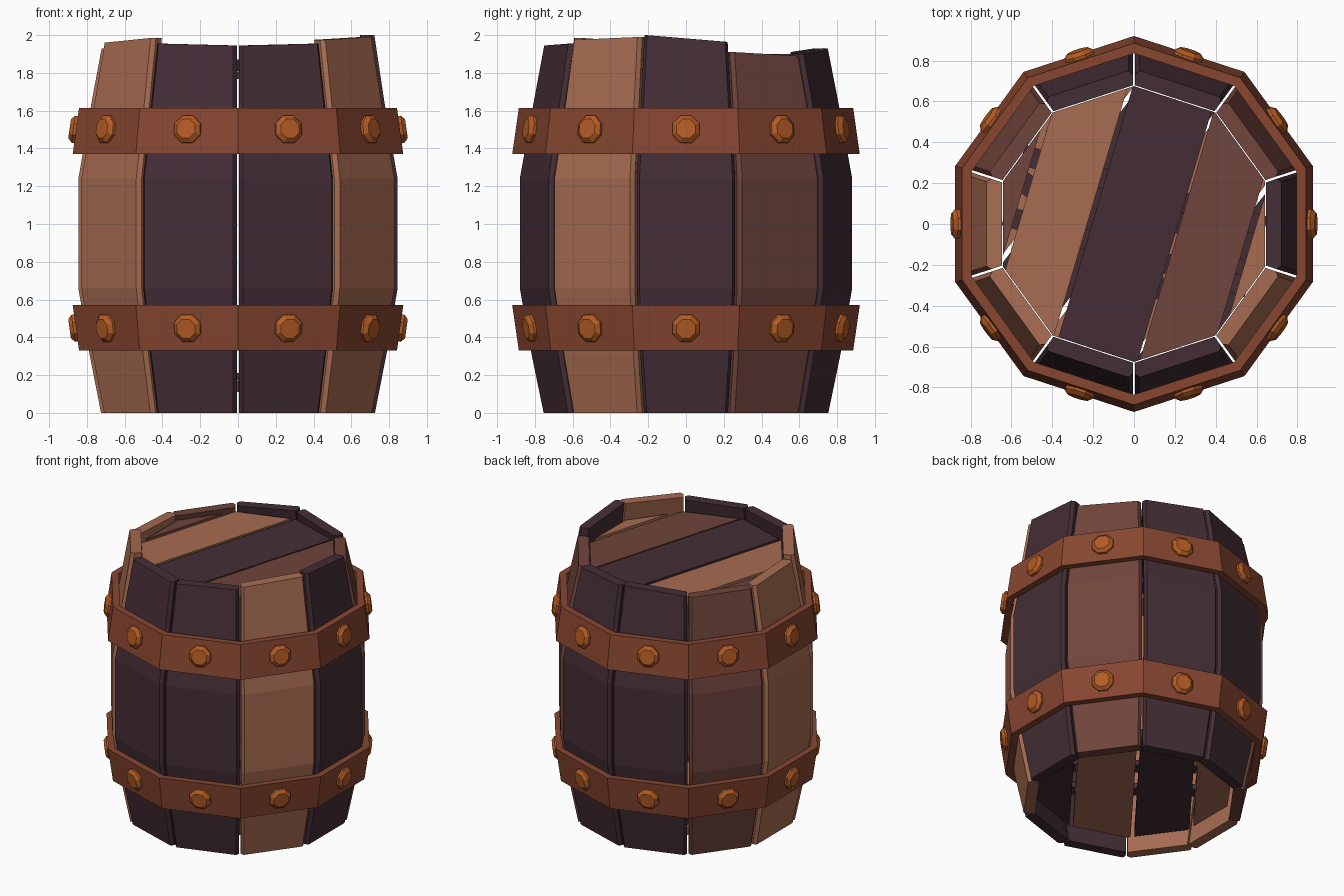
import bpy, bmesh, math
from mathutils import Vector, Matrix

if "Cube" in bpy.data.objects:
    bpy.data.objects.remove(bpy.data.objects["Cube"])

SIDES = 10
STEP = math.tau / SIDES
TAN = math.tan(STEP / 2)


def material(name, rgb):
    m = bpy.data.materials.new(name)
    m.diffuse_color = (*rgb, 1)
    m.use_nodes = True
    m.node_tree.nodes["Principled BSDF"].inputs["Base Color"].default_value = m.diffuse_color
    return m


DARK = material("dark_wood", (0.058, 0.027, 0.037))
TAN_WOOD = material("tan_wood", (0.392, 0.150, 0.084))
RED = material("red_brown_wood", (0.162, 0.058, 0.045))
HOOP = material("rusty_hoop", (0.242, 0.061, 0.030))
BOLT = material("orange_bolt", (0.456, 0.107, 0.018))


def finish(name, bm, mat):
    bmesh.ops.recalc_face_normals(bm, faces=bm.faces)
    mesh = bpy.data.meshes.new(name)
    bm.to_mesh(mesh)
    bm.free()
    mesh.materials.append(mat)
    ob = bpy.data.objects.new(name, mesh)
    bpy.context.collection.objects.link(ob)
    return ob


def loft(name, rings, mat, cyclic=False):
    """Skin a list of equal-length point rings; cap the ends unless cyclic."""
    bm = bmesh.new()
    vs = [[bm.verts.new(p) for p in ring] for ring in rings]
    n = len(vs[0])
    pairs = list(zip(vs, vs[1:])) + ([(vs[-1], vs[0])] if cyclic else [])
    for a, b in pairs:
        for i in range(n):
            j = (i + 1) % n
            bm.faces.new((a[i], a[j], b[j], b[i]))
    if not cyclic:
        bm.faces.new(vs[0])
        bm.faces.new(vs[-1])
    return finish(name, bm, mat)


# Staves: colour, top height at clockwise edge, top height at the other edge
STAVES = [(DARK, 2.0, 1.965), (RED, 1.91, 1.89), (DARK, 1.90, 1.92),
          (DARK, 1.93, 1.91), (RED, 1.90, 1.90), (TAN_WOOD, 1.91, 1.93),
          (TAN_WOOD, 1.96, 1.985), (DARK, 1.955, 1.945),
          (DARK, 1.945, 1.955), (TAN_WOOD, 1.975, 1.99)]
PROFILE = [(0.0, 0.725), (0.30, 0.784), (0.66, 0.845),
           (1.24, 0.845), (1.64, 0.776), (None, 0.722)]
THICK, CHAMFER, GAP = 0.075, 0.028, 0.006

for k, (mat, top_a, top_b) in enumerate(STAVES):
    rot = Matrix.Rotation(k * STEP, 4, 'Z')
    rings = []
    for z, a in PROFILE:
        inner, side = a - THICK, a - 0.025
        half = [(inner, inner * TAN - GAP), (side, side * TAN - GAP),
                (a, a * TAN - CHAMFER)]
        section = [(x, -t) for x, t in half] + [(x, t) for x, t in reversed(half)]
        ring = []
        for x, t in section:
            h = z if z is not None else top_a + (top_b - top_a) * (t / 0.42 + 0.5)
            ring.append(rot @ Vector((x, t, min(h, 2.0))))
        rings.append(ring)
    loft(f"stave_{k + 1}", rings, mat)


# Lids: planks cut out of a decagon by parallel planes, with battens inside
def lid(name, z0, z1, angle, planks, batten_z):
    v = Vector((math.sin(angle), -math.cos(angle), 0))
    u = Vector((math.cos(angle), math.sin(angle), 0))
    for i, (lo, hi, mat) in enumerate(planks):
        bm = bmesh.new()
        rings = [[bm.verts.new((0.675 * math.cos((k + .5) * STEP),
                                0.675 * math.sin((k + .5) * STEP), z))
                  for k in range(SIDES)] for z in (z0, z1)]
        for k in range(SIDES):
            j = (k + 1) % SIDES
            bm.faces.new((rings[0][k], rings[0][j], rings[1][j], rings[1][k]))
        bm.faces.new(rings[0])
        bm.faces.new(rings[1])
        bmesh.ops.recalc_face_normals(bm, faces=bm.faces)
        for off, sign in ((lo, -1), (hi, 1)):
            geom = bm.verts[:] + bm.edges[:] + bm.faces[:]
            bmesh.ops.bisect_plane(bm, geom=geom, plane_co=v * off,
                                   plane_no=v * sign, clear_outer=True)
            open_edges = [e for e in bm.edges if e.is_boundary]
            if open_edges:
                bmesh.ops.holes_fill(bm, edges=open_edges, sides=0)
        finish(f"{name}_plank_{i + 1}", bm, mat)
    for i, off in enumerate((0.17, -0.14)):
        rings = [[v * s + u * (off + du) + Vector((0, 0, batten_z + dz))
                  for du, dz in ((-.05, -.02), (.05, -.02), (.05, .02), (-.05, .02))]
                 for s in (-0.62, 0.62)]
        loft(f"{name}_batten_{i + 1}", rings, DARK)


lid("top_lid", 1.81, 1.87, math.radians(73.5),
    [(-0.7, -0.57, RED), (-0.54, -0.22, TAN_WOOD), (-0.197, 0.207, DARK),
     (0.217, 0.545, RED), (0.575, 0.7, TAN_WOOD)], 1.788)
lid("bottom_lid", 0.11, 0.17, math.radians(52 + 180),
    [(-0.7, -0.415, DARK), (-0.39, 0.0, TAN_WOOD),
     (0.025, 0.39, DARK), (0.415, 0.7, TAN_WOOD)], 0.192)

# Hoops with one bolt on every side
for name, z_wide, z_narrow in (("upper", 1.37, 1.615), ("lower", 0.57, 0.33)):
    section = [(0.92, z_wide), (0.885, z_narrow), (0.835, z_narrow), (0.87, z_wide)]
    loft(f"{name}_hoop",
         [[(r * math.cos((k + .5) * STEP), r * math.sin((k + .5) * STEP), z)
           for r, z in section] for k in range(SIDES)], HOOP, cyclic=True)
    up = 1 if z_narrow > z_wide else -1
    z_bolt = 1.5 if up > 0 else 0.45
    for k in range(SIDES):
        place = (Matrix.Rotation(k * STEP, 4, 'Z')
                 @ Matrix.Translation((0.857, 0, z_bolt))
                 @ Matrix.Rotation(-up * 0.14, 4, 'Y'))
        loft(f"{name}_bolt_{k + 1}",
             [[place @ Vector((d, r * math.cos((i + .5) * math.tau / 8),
                               r * math.sin((i + .5) * math.tau / 8)))
               for i in range(8)]
              for d, r in ((-0.01, 0.078), (0.015, 0.078), (0.035, 0.055))], BOLT)
